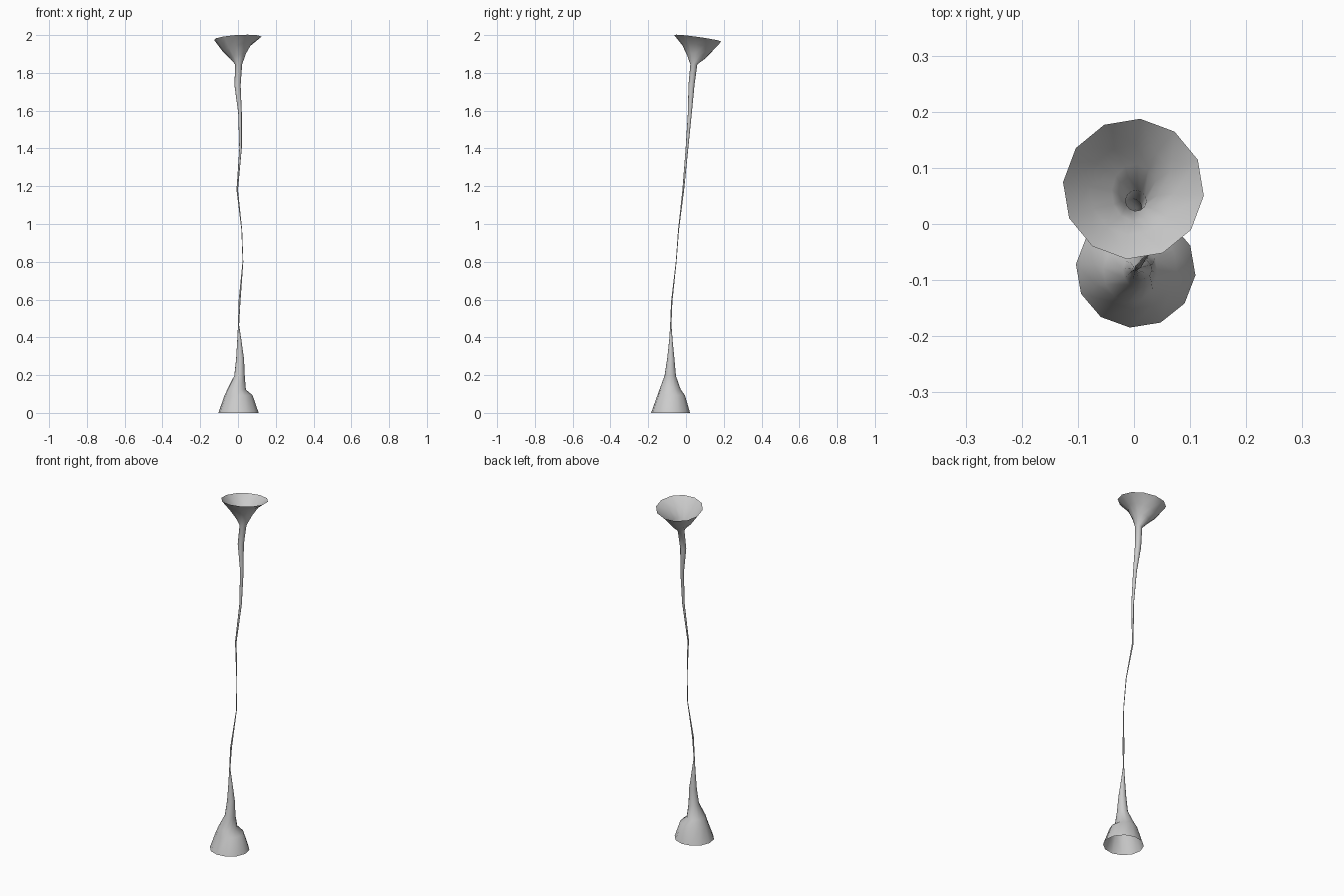
import bpy, math

SIDES = 12
# Cross-sections up the horn: x min, x max, y min, y max, mid z, slope in x, slope in y
RINGS = [
    (-0.104, 0.110, -0.185, 0.022, 0.000, 0.00, 0.00),
    (-0.073, 0.077, -0.152, -0.005, 0.092, 0.03, 0.00),
    (-0.055, 0.042, -0.140, -0.028, 0.125, -0.05, 0.00),
    (-0.020, 0.036, -0.114, -0.053, 0.195, -0.05, 0.00),
    (-0.010, 0.032, -0.100, -0.061, 0.285, 0.00, 0.00),
    (-0.004, 0.018, -0.089, -0.071, 0.385, 0.00, 0.00),
    (0.000, 0.006, -0.084, -0.077, 0.465, 0.00, 0.00),
    (0.003, 0.013, -0.079, -0.072, 0.590, 0.00, 0.00),
    (0.024, 0.028, -0.054, -0.050, 0.800, 0.00, 0.00),
    (0.018, 0.022, -0.042, -0.037, 0.970, 0.00, 0.00),
    (-0.008, 0.000, -0.019, -0.010, 1.180, 0.00, 0.00),
    (0.007, 0.020, -0.002, 0.012, 1.400, 0.00, 0.00),
    (0.001, 0.020, 0.010, 0.031, 1.590, 0.00, 0.00),
    (-0.019, 0.014, 0.013, 0.045, 1.735, 0.00, 0.00),
    (-0.015, 0.022, 0.023, 0.060, 1.845, 0.00, 0.00),
    (-0.040, 0.043, 0.005, 0.107, 1.889, 0.35, -0.15),
    (-0.080, 0.072, -0.020, 0.142, 1.932, 0.25, -0.20),
    (-0.127, 0.125, -0.063, 0.188, 1.983, 0.06, -0.14),
]

# Open-ended stalk with flared mouths, lofted through the rings
verts, faces = [], []
for x0, x1, y0, y1, z, sx, sy in RINGS:
    for i in range(SIDES):
        a = math.radians(-5.5) + i * math.tau / SIDES
        dx = (x1 - x0) / 2 * math.cos(a)
        dy = (y1 - y0) / 2 * math.sin(a)
        verts.append(((x0 + x1) / 2 + dx, (y0 + y1) / 2 + dy, z + sx * dx + sy * dy))
for r in range(len(RINGS) - 1):
    for i in range(SIDES):
        j = (i + 1) % SIDES
        a, b = r * SIDES, (r + 1) * SIDES
        faces.append((a + i, a + j, b + j, b + i))

mesh = bpy.data.meshes.new("flared_stalk")
mesh.from_pydata(verts, [], faces)
mesh.update()
for p in mesh.polygons:
    p.use_smooth = True
stalk = bpy.data.objects.new("flared_stalk", mesh)
bpy.context.collection.objects.link(stalk)
